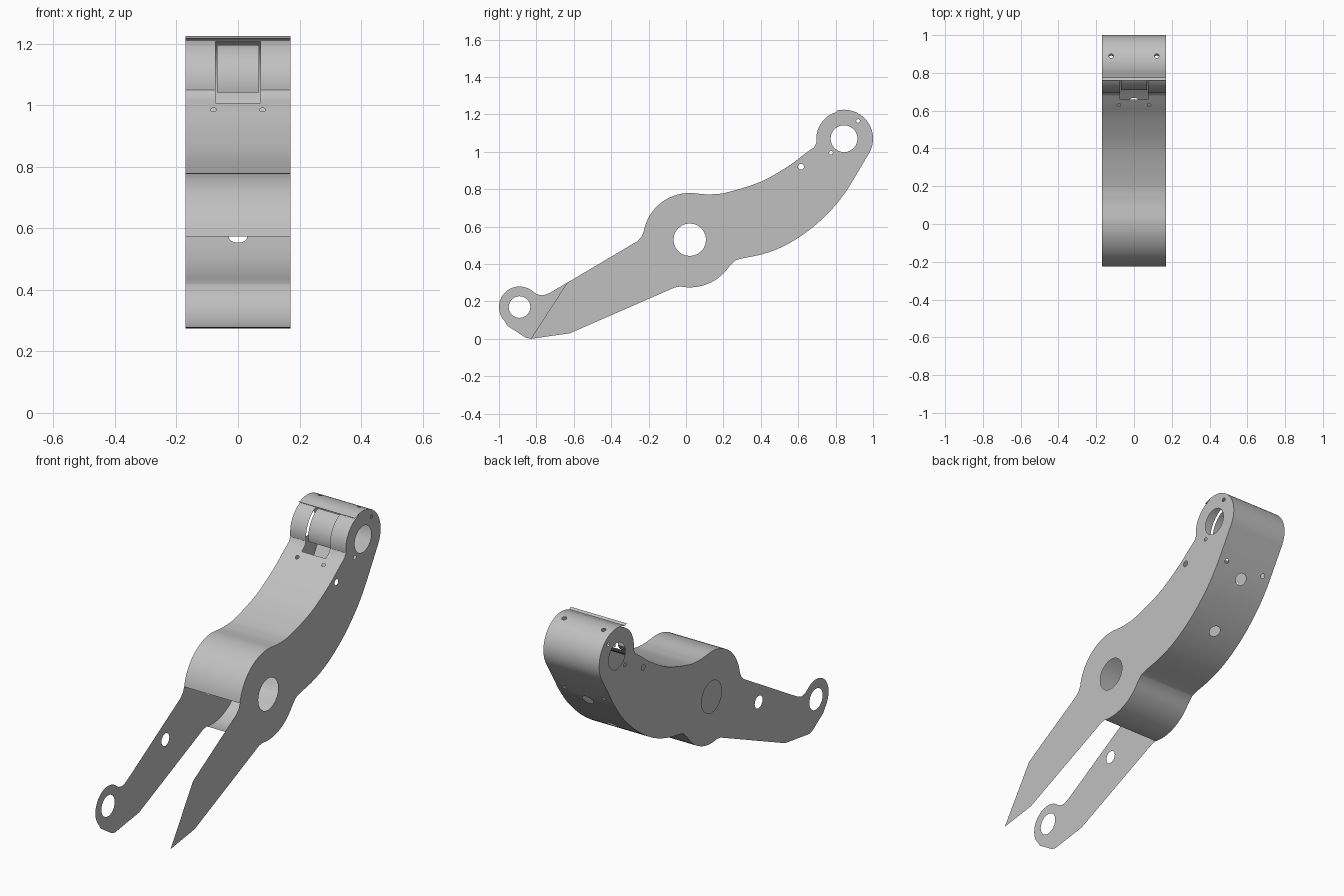
import bpy, bmesh, math

if "Cube" in bpy.data.objects:
    bpy.data.objects.remove(bpy.data.objects["Cube"], do_unlink=True)

GREY = (0.53, 0.53, 0.53, 1)
steel = bpy.data.materials.new("grey steel")
steel.use_nodes = True
steel.diffuse_color = GREY
steel.node_tree.nodes["Principled BSDF"].inputs["Base Color"].default_value = GREY

HALF = 0.17           # half width of the arm
HUB = (0.02, 0.53)    # centre of the pivot hub (y, z)
END = (0.845, 1.07)   # centre of the upper end


def arc(centre, r, start, stop, n=20):
    angles = [math.radians(start + (stop - start) * i / n) for i in range(n + 1)]
    return [(centre[0] + r * math.cos(a), centre[1] + r * math.sin(a)) for a in angles]


def circle(centre, r, n=24):
    return arc(centre, r, 0, 360, n)[:-1]


def smooth(pts, n=4):
    """Catmull-Rom curve through a few points."""
    ext = [pts[0]] + pts + [pts[-1]]
    out = []
    for p, q, r, s in zip(ext, ext[1:], ext[2:], ext[3:]):
        for k in range(n):
            t = k / n
            out.append(tuple(0.5 * (2 * b + (c - a) * t + (2 * a - 5 * b + 4 * c - d) * t * t
                                    + (3 * b - a - 3 * c + d) * t ** 3)
                             for a, b, c, d in zip(p, q, r, s)))
    return out + [pts[-1]]


def flat_mesh(name, loops):
    """Fill an outline and its holes in the XY plane."""
    curve = bpy.data.curves.new(name, "CURVE")
    curve.dimensions = "2D"
    curve.fill_mode = "BOTH"
    for loop in loops:
        spline = curve.splines.new("POLY")
        spline.points.add(len(loop) - 1)
        for point, (a, b) in zip(spline.points, loop):
            point.co = (a, b, 0, 1)
        spline.use_cyclic_u = True
    temp = bpy.data.objects.new(name, curve)
    bpy.context.collection.objects.link(temp)
    bpy.context.view_layer.update()
    graph = bpy.context.evaluated_depsgraph_get()
    mesh = bpy.data.meshes.new_from_object(temp.evaluated_get(graph))
    bpy.data.objects.remove(temp, do_unlink=True)
    bpy.data.curves.remove(curve)
    bm = bmesh.new()
    bm.from_mesh(mesh)
    bpy.data.meshes.remove(mesh)
    bmesh.ops.remove_doubles(bm, verts=bm.verts, dist=1e-5)
    return bm


def finish(name, bm):
    mesh = bpy.data.meshes.new(name)
    bm.to_mesh(mesh)
    bm.free()
    mesh.materials.clear()
    mesh.materials.append(steel)
    obj = bpy.data.objects.new(name, mesh)
    bpy.context.collection.objects.link(obj)
    bpy.ops.object.select_all(action="DESELECT")
    obj.select_set(True)
    bpy.context.view_layer.objects.active = obj
    bpy.ops.object.shade_smooth_by_angle(angle=math.radians(30))
    return obj


def plate(name, x, outline, holes):
    bm = flat_mesh(name, [outline] + [circle(c, r) for c, r in holes])
    for v in bm.verts:
        v.co = (x, v.co.x, v.co.y)
    bmesh.ops.recalc_face_normals(bm, faces=bm.faces)
    if sum(f.normal.x for f in bm.faces) * x < 0:
        bmesh.ops.reverse_faces(bm, faces=bm.faces)
    return finish(name, bm)


def sheet(name, path, half, holes=(), slot=None):
    """Cut a flat strip with holes, then roll it along the side path."""
    lengths = [0]
    for p, q in zip(path, path[1:]):
        lengths.append(lengths[-1] + math.dist(p, q))

    def place(s):
        for i in range(len(path) - 1):
            if s <= lengths[i + 1] or i == len(path) - 2:
                t = (s - lengths[i]) / (lengths[i + 1] - lengths[i])
                return [a + (b - a) * t for a, b in zip(path[i], path[i + 1])]

    def station(p):
        steps = [lengths[-1] * i / 1000 for i in range(1001)]
        return min(steps, key=lambda s: math.dist(place(s), p))

    def box(w, a, b):
        return [(-w, a), (w, a), (w, b), (-w, b)]

    loops = [box(half, 0, lengths[-1])]
    loops += [circle((x, station(p)), r, 16) for x, p, r in holes]
    if slot:
        loops.append(box(slot[0], station(slot[1]), station(slot[2])))
    bm = flat_mesh(name, loops)
    for s in lengths[1:-1]:
        bmesh.ops.bisect_plane(bm, geom=bm.verts[:] + bm.edges[:] + bm.faces[:],
                               plane_co=(0, s, 0), plane_no=(0, 1, 0), dist=1e-5)
    for v in bm.verts:
        y, z = place(v.co.y)
        v.co = (v.co.x, y, z)
    bm.normal_update()
    # the paths run clockwise, so outward is left of the travel direction
    a, b = path[0], path[1]
    f = min(bm.faces, key=lambda f: math.dist(f.calc_center_median()[1:], a))
    if f.normal.y * (a[1] - b[1]) + f.normal.z * (b[0] - a[0]) < 0:
        bmesh.ops.reverse_faces(bm, faces=bm.faces)
    return finish(name, bm)


# Side paths of the folded sheets
top_path = arc(HUB, 0.25, 170, 80) + smooth(
    [(0.10, 0.773), (0.14, 0.773), (0.22, 0.783), (0.40, 0.84), (0.55, 0.925),
     (0.63, 0.985), (0.685, 1.025)]) + arc(END, 0.148, 188, 106)
end_arc = arc(END, 0.155, 104, -30, 28)
under_path = smooth([(0.87, 0.81), (0.8, 0.715), (0.7, 0.615), (0.6, 0.54), (0.5, 0.485),
                     (0.4, 0.45), (0.30, 0.43), (0.26, 0.417)]) + arc(HUB, 0.255, 325, 259, 14)
lip = [(0.76, 1.218), (0.775, 1.211), (0.79, 1.214)]

# Side plates: shared body, one pointed leg and one leg with an eye
body = top_path + end_arc + under_path + [(-0.06, 0.275), (-0.62, 0.03), (-0.83, 0.0)]
shoulder = [(-0.635, 0.30), (-0.26, 0.522), (-0.238, 0.545)]
eye = [(-0.86, 0.008), (-0.955, 0.07)] + arc((-0.89, 0.17), 0.11, 225, 58) + \
    smooth([(-0.80, 0.24), (-0.765, 0.233), (-0.73, 0.245)])
holes = [(HUB, 0.087), (END, 0.072), ((0.615, 0.92), 0.016),
         ((0.775, 0.995), 0.01), ((0.92, 1.165), 0.01)]
plate("left_side_plate", HALF, body + shoulder, holes)
plate("right_side_plate", -HALF, body + eye + shoulder,
      holes + [((-0.89, 0.17), 0.058), ((-0.39, 0.345), 0.034)])

# Upper sheet with its slot and fixing holes
sheet("upper_sheet", top_path, HALF,
      [(x, (0.63, 0.985), 0.01) for x in (-0.08, 0.08)],
      (0.073, (0.66, 1.006), (0.79, 1.207)))

# Curved tongue behind the slot
sheet("slot_tongue", arc(END, 0.135, 192, 112), 0.068)

# End cap and underside in one rolled sheet
sheet("end_cap_and_underside", lip + end_arc + under_path, HALF,
      [(x, p, 0.012) for x in (-0.12, 0.12) for p in ((0.89, 1.22), (0.885, 0.835))]
      + [(0, (0.855, 0.785), 0.032), (0, (0.645, 0.57), 0.03)])
